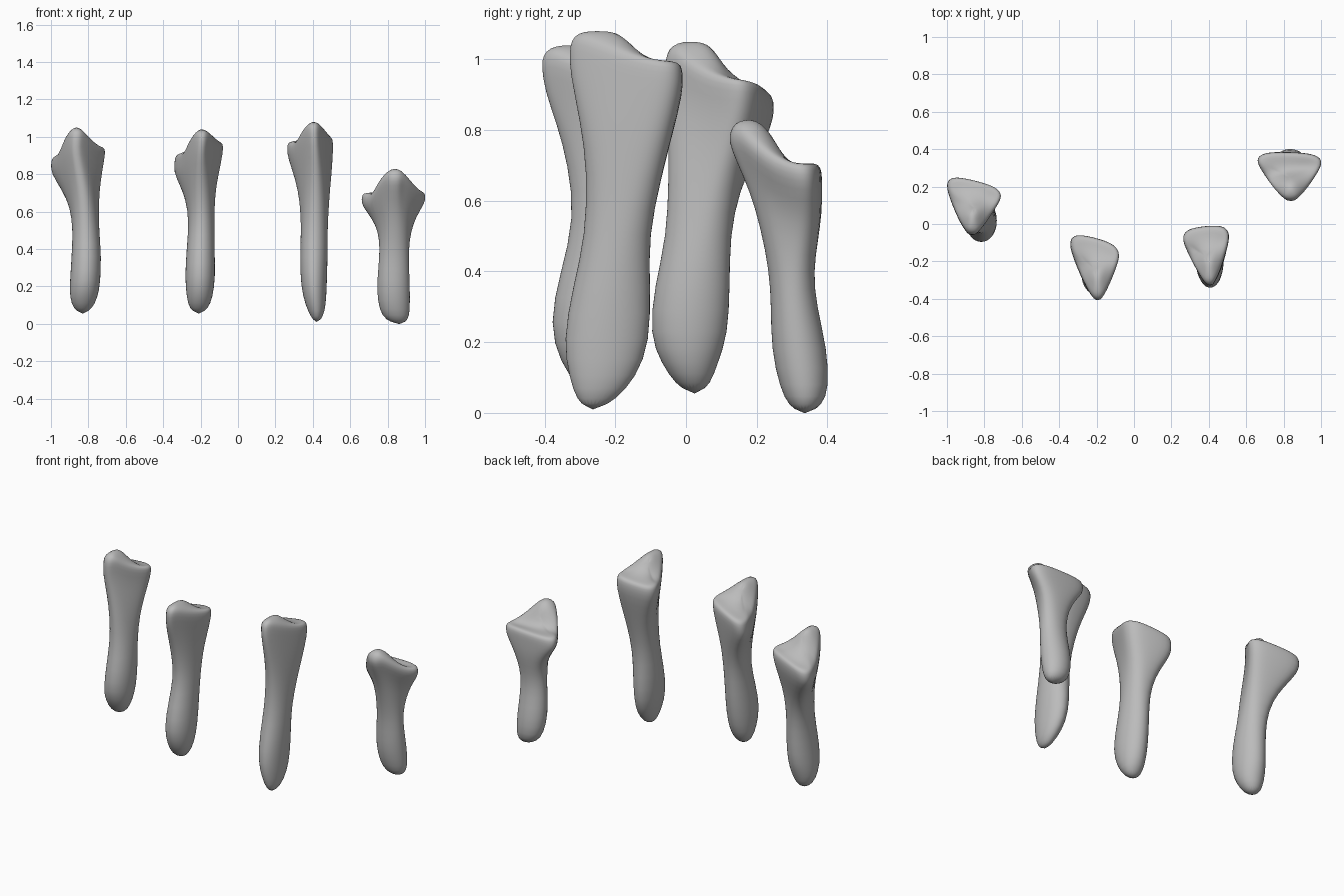
import bpy
import math

if "Cube" in bpy.data.objects:
    bpy.data.objects.remove(bpy.data.objects["Cube"], do_unlink=True)

SEGMENTS = 24
# How triangular each section is, from the rounded foot up to the rim
TRIANGULAR = (0, 0, 0, 0, 0.1, 0.4, 0.75, 1, 1)

bone_grey = bpy.data.materials.new("bone_grey")
bone_grey.use_nodes = True
grey = (0.5, 0.5, 0.5, 1)
bone_grey.diffuse_color = grey
bone_grey.node_tree.nodes["Principled BSDF"].inputs["Base Color"].default_value = grey


def signed_power(value, exponent):
    return math.copysign(abs(value) ** exponent, value)


def smooth_step(t):
    t = max(0, min(1, t))
    return t * t * (3 - 2 * t)


def outline_point(angle, tri, skew, apex):
    """Unit section: an ellipse blended into a rounded triangle pointing forward."""
    c, s = math.cos(angle), math.sin(angle)
    depth = signed_power(s, 0.65)
    width = signed_power(c, 0.65) * (0.6 + 0.4 * depth) / 0.78
    width += apex * (1 - depth) / 2
    depth -= skew * width * (1 + depth) / 2
    return c + (width - c) * tri, s + (depth - s) * tri


def make_bone(name, foot, sections, heights, skew, apex, crest):
    """Loft sections (z, left, right, front, back), closed by a sculpted head."""
    left_z, right_z, peak_z = heights
    neck_z, rim_z = sections[4][0], sections[-1][0]

    def head_height(u, v):
        # Raised front crest, lower back corners and a groove on one side
        base = left_z + (right_z - left_z) * (u + 1) / 2
        rise = smooth_step((crest + 0.8 - v) / 1.1)
        rise *= math.exp(-((u - apex) / 0.6) ** 2)
        rise *= 1 - 0.25 * smooth_step((-0.75 - v) / 0.3)
        groove = math.exp(-((v - 0.2 - 0.3 * u) / 0.25) ** 2) * (1 - u) / 2
        return base + (peak_z - base) * rise - 0.045 * groove

    verts, faces = [foot], []

    def add_ring(section, tri, scale=1.0, drop=0.0, on_head=False):
        z, left, right, front, back = section
        for i in range(SEGMENTS):
            u, v = outline_point(math.tau * i / SEGMENTS, tri, skew, apex)
            u, v = u * scale, v * scale
            x = (left + right) / 2 + u * (right - left) / 2
            y = (front + back) / 2 + v * (back - front) / 2
            height = z
            if on_head:
                height = head_height(u, v) - drop
            elif z > neck_z:
                # Bend the upper sections gradually towards the head shape
                t = (z - neck_z) / (rim_z - neck_z)
                height = neck_z + t * (head_height(u, v) - 0.035 - neck_z)
            verts.append((x, y, height))

    # Shaft, then rings shrinking inwards over the head
    for section, tri in zip(sections, TRIANGULAR):
        add_ring(section, tri)
    rim = sections[-1]
    for scale, drop in ((0.97, 0.008), (0.86, 0), (0.65, 0), (0.42, 0), (0.2, 0)):
        add_ring(rim, 1, scale, drop, True)
    ring_count = (len(verts) - 1) // SEGMENTS
    z, left, right, front, back = rim
    verts.append(((left + right) / 2, (front + back) / 2, head_height(0, 0)))

    # Skin the rings and close both ends
    last = len(verts) - 1
    top = 1 + (ring_count - 1) * SEGMENTS
    for i in range(SEGMENTS):
        j = (i + 1) % SEGMENTS
        faces.append((0, 1 + j, 1 + i))
        faces.append((top + i, top + j, last))
        for r in range(ring_count - 1):
            a = 1 + r * SEGMENTS
            b = a + SEGMENTS
            faces.append((a + i, a + j, b + j, b + i))

    mesh = bpy.data.meshes.new(name)
    mesh.from_pydata(verts, [], faces)
    mesh.materials.append(bone_grey)
    mesh.shade_smooth()
    bone = bpy.data.objects.new(name, mesh)
    bpy.context.collection.objects.link(bone)
    smoothing = bone.modifiers.new("smoothing", "SUBSURF")
    smoothing.levels = smoothing.render_levels = 1
    return bone


# Far right bone
make_bone("outer_right_bone", (-0.83, 0.025, 0.05), [
    (0.08, -0.88, -0.78, -0.03, 0.07),
    (0.14, -0.9, -0.75, -0.07, 0.09),
    (0.22, -0.9, -0.735, -0.105, 0.12),
    (0.36, -0.89, -0.73, -0.09, 0.125),
    (0.5, -0.885, -0.74, -0.055, 0.125),
    (0.64, -0.9, -0.74, -0.05, 0.15),
    (0.75, -0.945, -0.73, -0.05, 0.19),
    (0.85, -1, -0.715, -0.06, 0.23),
    (0.91, -1, -0.705, -0.06, 0.235),
], (0.89, 0.95, 1.05), 0.25, -0.08, 0)

# Inner right bone
make_bone("inner_right_bone", (-0.21, -0.26, 0.05), [
    (0.08, -0.26, -0.16, -0.31, -0.22),
    (0.14, -0.275, -0.135, -0.355, -0.18),
    (0.25, -0.285, -0.12, -0.39, -0.155),
    (0.4, -0.275, -0.125, -0.355, -0.14),
    (0.55, -0.265, -0.125, -0.315, -0.135),
    (0.68, -0.285, -0.12, -0.335, -0.11),
    (0.77, -0.32, -0.105, -0.365, -0.09),
    (0.85, -0.35, -0.09, -0.4, -0.075),
    (0.91, -0.345, -0.08, -0.41, -0.07),
], (0.9, 0.97, 1.04), 0.2, 0.15, 0)

# Inner left bone, the tallest
make_bone("inner_left_bone", (0.42, -0.265, 0.005), [
    (0.035, 0.39, 0.455, -0.31, -0.2),
    (0.1, 0.36, 0.47, -0.33, -0.14),
    (0.2, 0.335, 0.475, -0.35, -0.1),
    (0.36, 0.33, 0.48, -0.32, -0.1),
    (0.5, 0.335, 0.48, -0.285, -0.105),
    (0.66, 0.325, 0.49, -0.28, -0.07),
    (0.78, 0.3, 0.5, -0.3, -0.04),
    (0.9, 0.26, 0.505, -0.33, -0.01),
    (0.95, 0.255, 0.505, -0.33, -0.01),
], (0.97, 1, 1.08), -0.08, 0.2, 0)

# Far left bone, the shortest
make_bone("outer_left_bone", (0.865, 0.335, -0.005), [
    (0.02, 0.79, 0.91, 0.29, 0.385),
    (0.07, 0.755, 0.92, 0.265, 0.405),
    (0.18, 0.74, 0.92, 0.24, 0.4),
    (0.3, 0.75, 0.915, 0.24, 0.37),
    (0.4, 0.755, 0.915, 0.235, 0.36),
    (0.5, 0.745, 0.93, 0.21, 0.375),
    (0.58, 0.71, 0.955, 0.18, 0.385),
    (0.65, 0.66, 0.995, 0.14, 0.385),
    (0.69, 0.655, 1.005, 0.12, 0.385),
], (0.7, 0.71, 0.83), 0.04, 0.05, -0.2)
